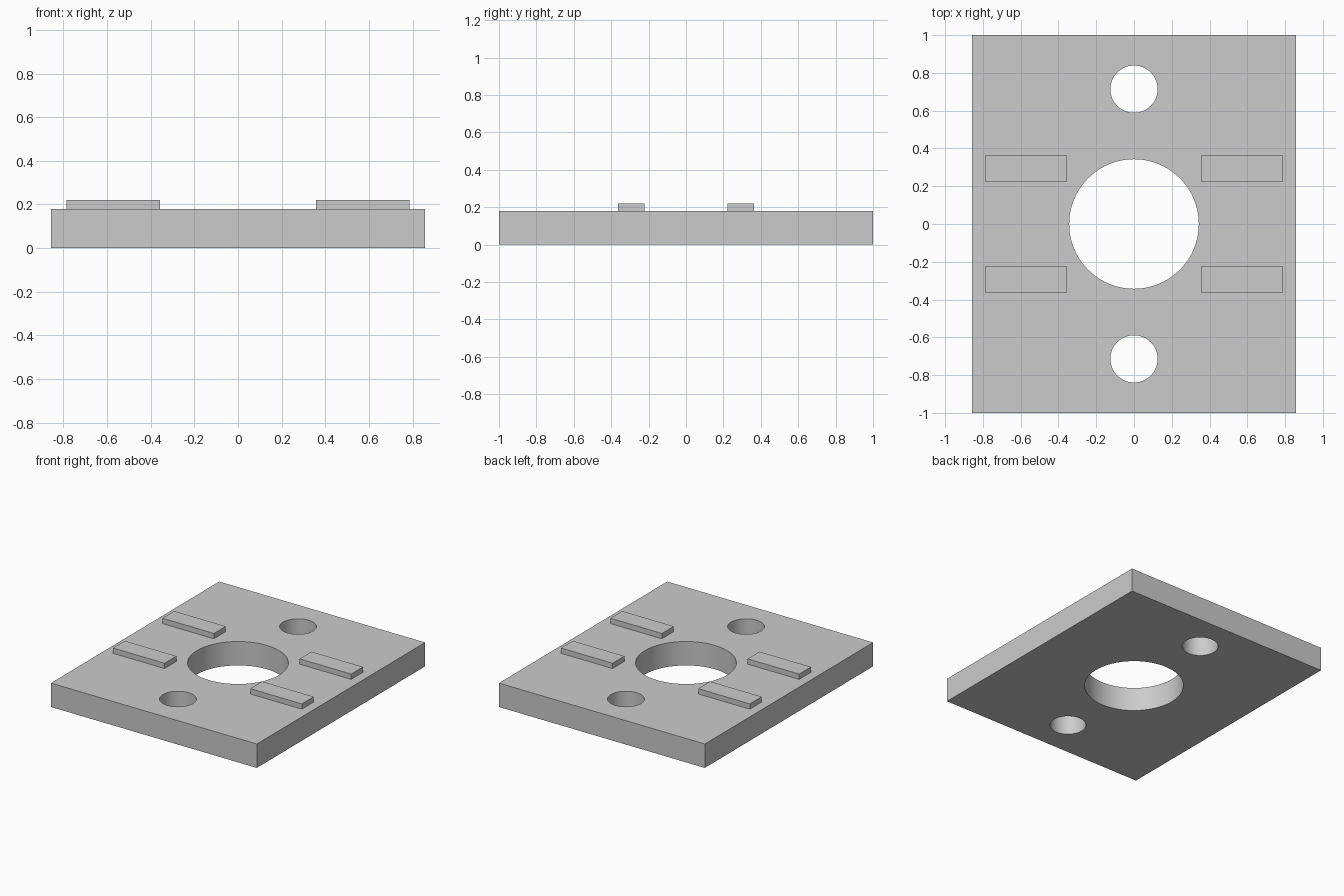
import bpy
import math

default = bpy.data.objects.get("Cube")
if default:
    bpy.data.objects.remove(default, do_unlink=True)

THICK = 0.18       # plate thickness
PAD_TOP = 0.22     # height of the raised pads

# Plain grey material
grey = bpy.data.materials.new("plain grey")
grey.use_nodes = True
colour = (0.6, 0.6, 0.6, 1.0)
grey.diffuse_color = colour
grey.node_tree.nodes["Principled BSDF"].inputs["Base Color"].default_value = colour


def box(name, low, high):
    """Axis-aligned box between two corners."""
    size = [b - a for a, b in zip(low, high)]
    centre = [(a + b) / 2 for a, b in zip(low, high)]
    bpy.ops.mesh.primitive_cube_add(size=1, location=centre)
    obj = bpy.context.object
    obj.name = name
    obj.scale = size
    bpy.ops.object.transform_apply(location=True, rotation=False, scale=True)
    obj.data.materials.append(grey)
    return obj


def drill(target, name, y, radius):
    """Cut a round hole straight through the target."""
    bpy.ops.mesh.primitive_cylinder_add(
        vertices=96, radius=radius, depth=1, location=(0, y, THICK / 2))
    cutter = bpy.context.object
    cutter.name = name
    cutter.data.materials.append(grey)
    mod = target.modifiers.new(name, 'BOOLEAN')
    mod.operation = 'DIFFERENCE'
    mod.solver = 'EXACT'
    mod.object = cutter
    bpy.context.view_layer.objects.active = target
    bpy.ops.object.modifier_apply(modifier=mod.name)
    bpy.data.objects.remove(cutter, do_unlink=True)


# Base plate with one large and two small through holes
plate = box("base_plate", (-0.857, -1, 0), (0.857, 1, THICK))
drill(plate, "centre_hole", 0, 0.343)
drill(plate, "front_hole", -0.714, 0.125)
drill(plate, "back_hole", 0.714, 0.125)

# Smooth hole walls, sharp rims
bpy.ops.object.select_all(action='DESELECT')
plate.select_set(True)
bpy.context.view_layer.objects.active = plate
bpy.ops.object.shade_smooth_by_angle(angle=math.radians(30))

# Four raised pads, mirrored about both axes
for side, sx in (("left", 1), ("right", -1)):
    for end, sy in (("front", -1), ("back", 1)):
        xs = sorted((sx * 0.357, sx * 0.786))
        ys = sorted((sy * 0.223, sy * 0.364))
        box(f"{end}_{side}_pad", (xs[0], ys[0], THICK), (xs[1], ys[1], PAD_TOP))
